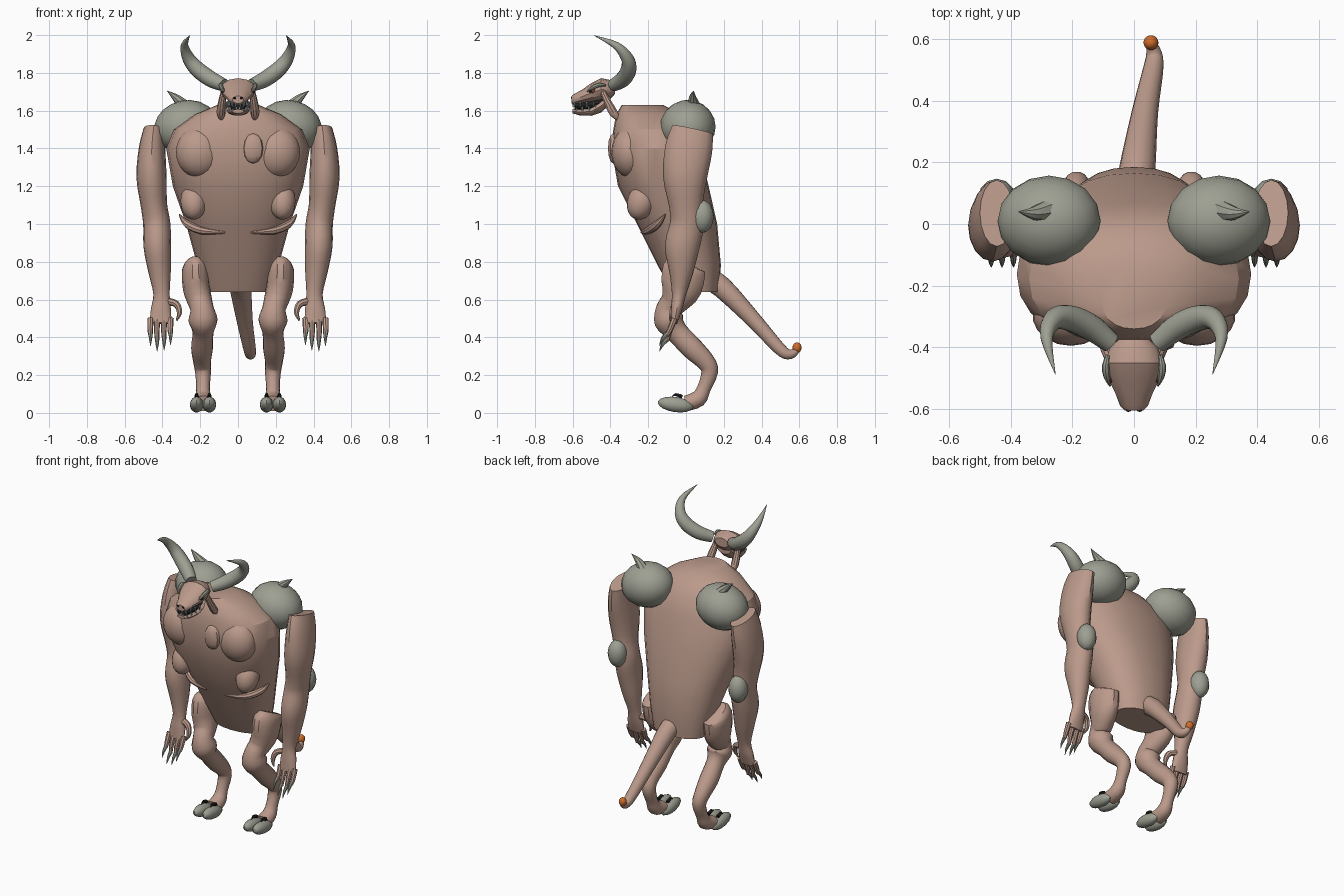
import bpy, bmesh, math
from mathutils import Vector, Matrix


def material(name, rgb):
    m = bpy.data.materials.new(name)
    m.diffuse_color = (*rgb, 1)
    return m


SKIN = material("skin", (0.50, 0.325, 0.26))
HORN = material("horn_grey", (0.34, 0.35, 0.29))
ORANGE = material("tail_orange", (0.62, 0.15, 0.025))
BLACK = material("black", (0.015, 0.015, 0.015))
EYE = material("eye_brown", (0.16, 0.05, 0.025))
TOOTH = material("tooth", (0.42, 0.48, 0.44))


def finish(name, bm, mat, mirror=False, angle=35):
    bmesh.ops.recalc_face_normals(bm, faces=bm.faces)
    me = bpy.data.meshes.new(name)
    bm.to_mesh(me)
    bm.free()
    me.materials.append(mat)
    ob = bpy.data.objects.new(name, me)
    bpy.context.collection.objects.link(ob)
    bpy.ops.object.select_all(action='DESELECT')
    ob.select_set(True)
    bpy.context.view_layer.objects.active = ob
    bpy.ops.object.shade_smooth_by_angle(angle=math.radians(angle))
    if mirror:
        ob.modifiers.new("mirror", 'MIRROR').use_mirror_merge = False
    return ob


def skin_rings(bm, rings):
    """Bridge a list of point rings and cap both ends."""
    vs = [[bm.verts.new(p) for p in r] for r in rings]
    n = len(vs[0])
    for a, b in zip(vs, vs[1:]):
        for i in range(n):
            bm.faces.new((a[i], a[(i + 1) % n], b[(i + 1) % n], b[i]))
    bm.faces.new(vs[0])
    bm.faces.new(vs[-1])


def catmull(pts, steps):
    """Smooth rows of numbers."""
    out = []
    for i in range(len(pts) - 1):
        p = [pts[max(i - 1, 0)], pts[i], pts[i + 1], pts[min(i + 2, len(pts) - 1)]]
        for s in range(steps):
            t = s / steps
            out.append([0.5 * (2 * b + (c - a) * t + (2 * a - 5 * b + 4 * c - d) * t * t
                               + (3 * b - a - 3 * c + d) * t ** 3) for a, b, c, d in zip(*p)])
    return out + [list(pts[-1])]


def tube(name, pts, mat, sides=14, steps=3, mirror=False):
    """Limb along (x, y, z, radius[, second radius])."""
    rows = catmull([tuple(p) if len(p) == 5 else (*p, p[3]) for p in pts], steps)
    c = [Vector(r[:3]) for r in rows]
    u, rings = None, []
    for i, r in enumerate(rows):
        t = (c[min(i + 1, len(c) - 1)] - c[max(i - 1, 0)]).normalized()
        if u is None:
            u = Vector((1, 0, 0)) if abs(t.x) < 0.75 else Vector((0, 1, 0))
        u = (u - t * u.dot(t)).normalized()
        v = t.cross(u)
        ra, rb = max(r[3], 0.001), max(r[4], 0.001)
        rings.append([c[i] + u * ra * math.cos(a) + v * rb * math.sin(a)
                      for a in (2 * math.pi * k / sides for k in range(sides))])
    bm = bmesh.new()
    skin_rings(bm, rings)
    return finish(name, bm, mat, mirror)


def ball(name, loc, size, mat, mirror=False, rot=(0, 0, 0), seg=18):
    bm = bmesh.new()
    bmesh.ops.create_uvsphere(bm, u_segments=seg, v_segments=seg * 2 // 3, radius=1)
    m = Matrix.Translation(loc)
    for ang, ax in zip(rot, 'XYZ'):
        m = m @ Matrix.Rotation(math.radians(ang), 4, ax)
    bm.transform(m @ Matrix.Diagonal((*size, 1)))
    return finish(name, bm, mat, mirror)


def head_loft(name, rows, mat):
    """Loft along y from (y, half width, centre z, half height)."""
    bm = bmesh.new()
    skin_rings(bm, [[(w * math.cos(a), y, z + h * math.sin(a))
                     for a in (2 * math.pi * k / 12 for k in range(12))]
                    for y, w, z, h in rows])
    return finish(name, bm, mat)


# torso: rings of (z, half width, front y, back y)
rows = [(0.64, 0.18, -0.07, 0.17), (0.78, 0.215, -0.15, 0.185), (1.0, 0.275, -0.26, 0.165),
        (1.2, 0.345, -0.36, 0.12), (1.4, 0.38, -0.395, 0.07), (1.5, 0.34, -0.385, 0.03),
        (1.58, 0.23, -0.37, -0.03), (1.63, 0.11, -0.34, -0.12)]
bm = bmesh.new()
rings = []
for z, w, f, b in rows:
    ring = []
    for k in range(24):
        a = 2 * math.pi * k / 24
        cx, sy = (math.copysign(abs(q) ** 0.88, q) for q in (math.cos(a), math.sin(a)))
        ring.append((w * cx, (f + b) / 2 + (b - f) / 2 * sy, z))
    rings.append(ring)
skin_rings(bm, rings)
finish("torso", bm, SKIN, angle=30)

# chest and belly muscles
ball("chest_muscle", (0.205, -0.295, 1.38), (0.125, 0.10, 0.135), SKIN, True)
ball("flank_muscle", (0.235, -0.235, 1.12), (0.07, 0.075, 0.10), SKIN, True, (-20, 0, 0))
ball("chest_lump", (0.08, -0.385, 1.40), (0.055, 0.03, 0.08), SKIN, seg=9)
tube("belly_fold", [(0.07, -0.235, 0.955, 0.006), (0.19, -0.20, 0.965, 0.02),
                    (0.27, -0.15, 1.0, 0.02), (0.31, -0.11, 1.05, 0.004)], SKIN, 8, mirror=True)

# arms with flattened palm
tube("arm", [(0.445, 0.035, 1.50, 0.055, 0.11), (0.455, 0.015, 1.40, 0.07, 0.125),
             (0.458, -0.005, 1.25, 0.08, 0.117), (0.445, 0.0, 1.10, 0.07, 0.09),
             (0.43, 0.005, 1.0, 0.072, 0.09), (0.427, -0.02, 0.88, 0.073, 0.092),
             (0.415, -0.025, 0.75, 0.06, 0.065), (0.405, -0.037, 0.63, 0.043, 0.038),
             (0.408, -0.05, 0.55, 0.053, 0.03), (0.41, -0.065, 0.475, 0.058, 0.018)],
     SKIN, 16, mirror=True)
for i, (x, tip) in enumerate([(0.357, 0.365), (0.391, 0.335), (0.428, 0.33), (0.463, 0.36)]):
    tube(f"finger_{i + 1}", [(x, -0.06, 0.50, 0.017), (x + 0.002, -0.085, 0.44, 0.015),
                             (x, -0.10, tip + 0.05, 0.011)], SKIN, 8, 2, True)
    tube(f"claw_{i + 1}", [(x, -0.098, tip + 0.06, 0.012), (x, -0.125, tip + 0.03, 0.008),
                           (x, -0.14, tip - 0.005, 0.001)], HORN, 8, 2, True)
tube("thumb", [(0.37, -0.045, 0.59, 0.02), (0.325, -0.06, 0.575, 0.018),
               (0.31, -0.075, 0.53, 0.014), (0.325, -0.085, 0.49, 0.005)], SKIN, 8, mirror=True)

# shoulder and elbow armour
ball("shoulder_pad", (0.275, 0.01, 1.515), (0.17, 0.147, 0.14), HORN, True, (0, 12, 0), 16)
tube("shoulder_spike", [(0.28, 0.045, 1.62, 0.035), (0.325, 0.035, 1.665, 0.022),
                        (0.375, 0.04, 1.705, 0.001)], HORN, 8, mirror=True)
ball("elbow_pad", (0.445, 0.085, 1.04), (0.06, 0.062, 0.088), HORN, True, seg=12)

# legs: thigh, knee, backward hock, foot
tube("leg", [(0.225, 0.0, 0.795, 0.045, 0.08), (0.225, -0.01, 0.765, 0.07, 0.115),
             (0.22, -0.025, 0.66, 0.072, 0.11), (0.20, -0.065, 0.585, 0.065, 0.075),
             (0.19, -0.095, 0.55, 0.062, 0.065), (0.185, -0.09, 0.49, 0.077, 0.08),
             (0.185, -0.05, 0.43, 0.056, 0.06), (0.19, 0.03, 0.345, 0.058, 0.06),
             (0.19, 0.105, 0.27, 0.047, 0.05), (0.185, 0.125, 0.215, 0.042, 0.045),
             (0.185, 0.095, 0.13, 0.036, 0.037), (0.185, 0.065, 0.075, 0.045, 0.045),
             (0.185, 0.0, 0.05, 0.052, 0.042)], SKIN, 14, mirror=True)
for side, x in (("inner", 0.151), ("outer", 0.219)):
    ball(f"{side}_hoof", (x, -0.055, 0.044), (0.036, 0.095, 0.04), HORN, True, (-8, 0, 0), 14)
    tube(f"{side}_dew_claw", [(x, -0.02, 0.085, 0.012), (x, -0.055, 0.097, 0.009),
                              (x, -0.075, 0.085, 0.001)], BLACK, 6, 2, True)

# tail with ball tip
tube("tail", [(0.0, 0.10, 0.72, 0.06), (0.012, 0.19, 0.665, 0.058), (0.035, 0.36, 0.49, 0.043),
              (0.06, 0.49, 0.345, 0.034), (0.066, 0.54, 0.31, 0.028),
              (0.06, 0.575, 0.32, 0.02), (0.055, 0.59, 0.34, 0.012)], SKIN)
ball("tail_tip", (0.055, 0.588, 0.345), (0.024, 0.024, 0.028), ORANGE)

# head: skull, jaw, mouth
head_loft("skull", [(-0.375, 0.05, 1.72, 0.03), (-0.40, 0.078, 1.712, 0.05),
                    (-0.45, 0.095, 1.712, 0.06), (-0.50, 0.085, 1.695, 0.052),
                    (-0.55, 0.06, 1.674, 0.037), (-0.59, 0.045, 1.66, 0.03),
                    (-0.605, 0.03, 1.658, 0.02)], SKIN)
head_loft("jaw", [(-0.40, 0.05, 1.665, 0.03), (-0.45, 0.066, 1.625, 0.035),
                  (-0.50, 0.058, 1.597, 0.024), (-0.56, 0.045, 1.592, 0.018),
                  (-0.60, 0.03, 1.597, 0.011)], SKIN)
head_loft("mouth", [(-0.43, 0.055, 1.648, 0.025), (-0.52, 0.05, 1.625, 0.028),
                    (-0.59, 0.034, 1.622, 0.022)], BLACK)
for i, (x, y) in enumerate([(0.012, -0.598), (0.032, -0.59), (0.045, -0.56), (0.053, -0.525),
                            (0.059, -0.49)]):
    tube(f"upper_tooth_{i + 1}", [(x, y, 1.648, 0.008), (x, y, 1.615, 0.001)], TOOTH, 6, 1, True)
    tube(f"lower_tooth_{i + 1}", [(x - 0.005, y + 0.012, 1.597, 0.008),
                                  (x - 0.005, y + 0.01, 1.63, 0.001)], TOOTH, 6, 1, True)
ball("nostril", (0.018, -0.602, 1.667), (0.01, 0.008, 0.007), BLACK, True, seg=8)
ball("eye", (0.076, -0.495, 1.704), (0.016, 0.02, 0.015), EYE, True, seg=10)
ball("pupil", (0.086, -0.504, 1.704), (0.008, 0.01, 0.009), BLACK, True, seg=8)
tube("brow", [(0.085, -0.425, 1.735, 0.006), (0.092, -0.46, 1.737, 0.012),
              (0.088, -0.495, 1.722, 0.011), (0.078, -0.525, 1.70, 0.003)], HORN, 8, 2, True)
tube("hanging_ear", [(0.075, -0.44, 1.70, 0.016), (0.083, -0.42, 1.655, 0.02),
                     (0.09, -0.385, 1.59, 0.024), (0.088, -0.36, 1.558, 0.012)],
     SKIN, 10, 2, True)

# horns
tube("horn", [(0.075, -0.385, 1.735, 0.034), (0.14, -0.335, 1.765, 0.042),
              (0.21, -0.305, 1.815, 0.042), (0.26, -0.31, 1.875, 0.034),
              (0.283, -0.37, 1.945, 0.02), (0.255, -0.487, 1.998, 0.001)],
     HORN, 14, 4, True)
